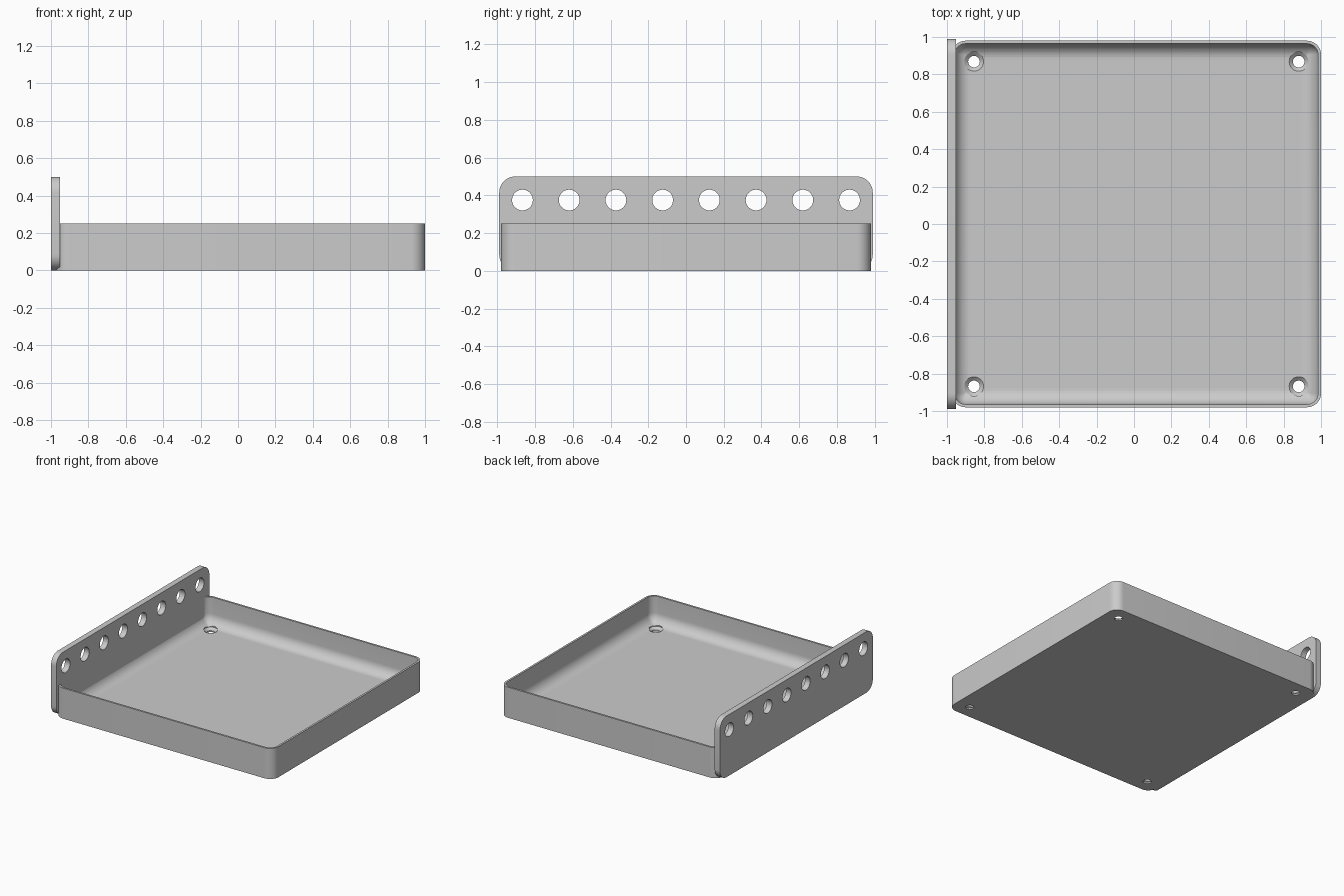
import bpy, bmesh, math
from mathutils import Matrix, Vector

cube = bpy.data.objects.get("Cube")
if cube:
    bpy.data.objects.remove(cube, do_unlink=True)

grey = bpy.data.materials.new("plain grey")
grey.use_nodes = True
colour = (0.6, 0.6, 0.6, 1)
grey.diffuse_color = colour
grey.node_tree.nodes["Principled BSDF"].inputs["Base Color"].default_value = colour

# Overall sizes
X0, X1, HALF_Y = -0.975, 1.0, 0.98
MID_X, HALF_X = (X0 + X1) / 2, (X1 - X0) / 2
WALL, FLOOR, HEIGHT, FILLET = 0.016, 0.03, 0.25, 0.085


def rounded_rect(a, b, r, steps=10):
    """Outline of a rectangle with half sizes a, b and corner radius r."""
    pts = []
    for k, (sx, sy) in enumerate([(1, 1), (-1, 1), (-1, -1), (1, -1)]):
        for i in range(steps + 1):
            t = math.radians(90) * (k + i / steps)
            pts.append((sx * (a - r) + r * math.cos(t), sy * (b - r) + r * math.sin(t)))
    return pts


def loft(bm, rings):
    """Skin matching rings of points and cap both ends."""
    loops = [[bm.verts.new(p) for p in ring] for ring in rings]
    n = len(loops[0])
    for low, high in zip(loops, loops[1:]):
        for i in range(n):
            j = (i + 1) % n
            bm.faces.new((low[i], low[j], high[j], high[i]))
    bm.faces.new(loops[0][::-1])
    bm.faces.new(loops[-1])


def make_object(name, bm):
    bmesh.ops.recalc_face_normals(bm, faces=bm.faces)
    mesh = bpy.data.meshes.new(name)
    bm.to_mesh(mesh)
    bm.free()
    mesh.materials.append(grey)
    obj = bpy.data.objects.new(name, mesh)
    bpy.context.collection.objects.link(obj)
    return obj


def select(obj):
    bpy.ops.object.select_all(action='DESELECT')
    obj.select_set(True)
    bpy.context.view_layer.objects.active = obj


def cut_and_smooth(obj, cutter):
    cutter.hide_render = True
    mod = obj.modifiers.new("holes", 'BOOLEAN')
    mod.operation, mod.solver, mod.object = 'DIFFERENCE', 'EXACT', cutter
    select(obj)
    bpy.ops.object.modifier_apply(modifier=mod.name)
    bpy.data.objects.remove(cutter, do_unlink=True)
    bpy.ops.object.shade_smooth_by_angle(angle=math.radians(30))


# Tray: rounded shell with a filleted inside floor edge
profile = [(0, 0), (0, HEIGHT), (WALL, HEIGHT)]
for i in range(11):
    t = math.radians(9 * i)
    profile.append((WALL + FILLET * (1 - math.cos(t)), FLOOR + FILLET * (1 - math.sin(t))))
bm = bmesh.new()
loft(bm, [[(MID_X + x, y, z) for x, y in
           rounded_rect(HALF_X - d, HALF_Y - d, max(0.075 - d, 0.008))] for d, z in profile])
tray = make_object("tray", bm)

# Countersunk screw holes in the four tray corners
bm = bmesh.new()
for sx in (-1, 1):
    for sy in (-1, 1):
        circle = [(math.cos(math.tau * i / 32), math.sin(math.tau * i / 32)) for i in range(32)]
        sink = [(0.031, -0.05), (0.031, 0.012), (0.052, FLOOR + 0.001), (0.052, 0.12)]
        loft(bm, [[(MID_X + sx * 0.868 + r * c, sy * 0.868 + r * s, z) for c, s in circle]
                  for r, z in sink])
cut_and_smooth(tray, make_object("screw_hole_cutter", bm))

# Upright mounting plate along the right edge
bm = bmesh.new()
outline = rounded_rect(0.99, 0.25, 0.085)
loft(bm, [[(x, y, 0.25 + z) for y, z in outline] for x in (-1.0, -0.953)])
plate = make_object("mounting_plate", bm)

# Row of eight round holes through the plate
bm = bmesh.new()
for i in range(8):
    place = Matrix.Translation(Vector((-0.977, (i - 3.5) * 0.2477, 0.375)))
    bmesh.ops.create_cone(bm, cap_ends=True, segments=40, radius1=0.055, radius2=0.055,
                          depth=0.2, matrix=place @ Matrix.Rotation(math.radians(90), 4, 'Y'))
cut_and_smooth(plate, make_object("plate_hole_cutter", bm))
